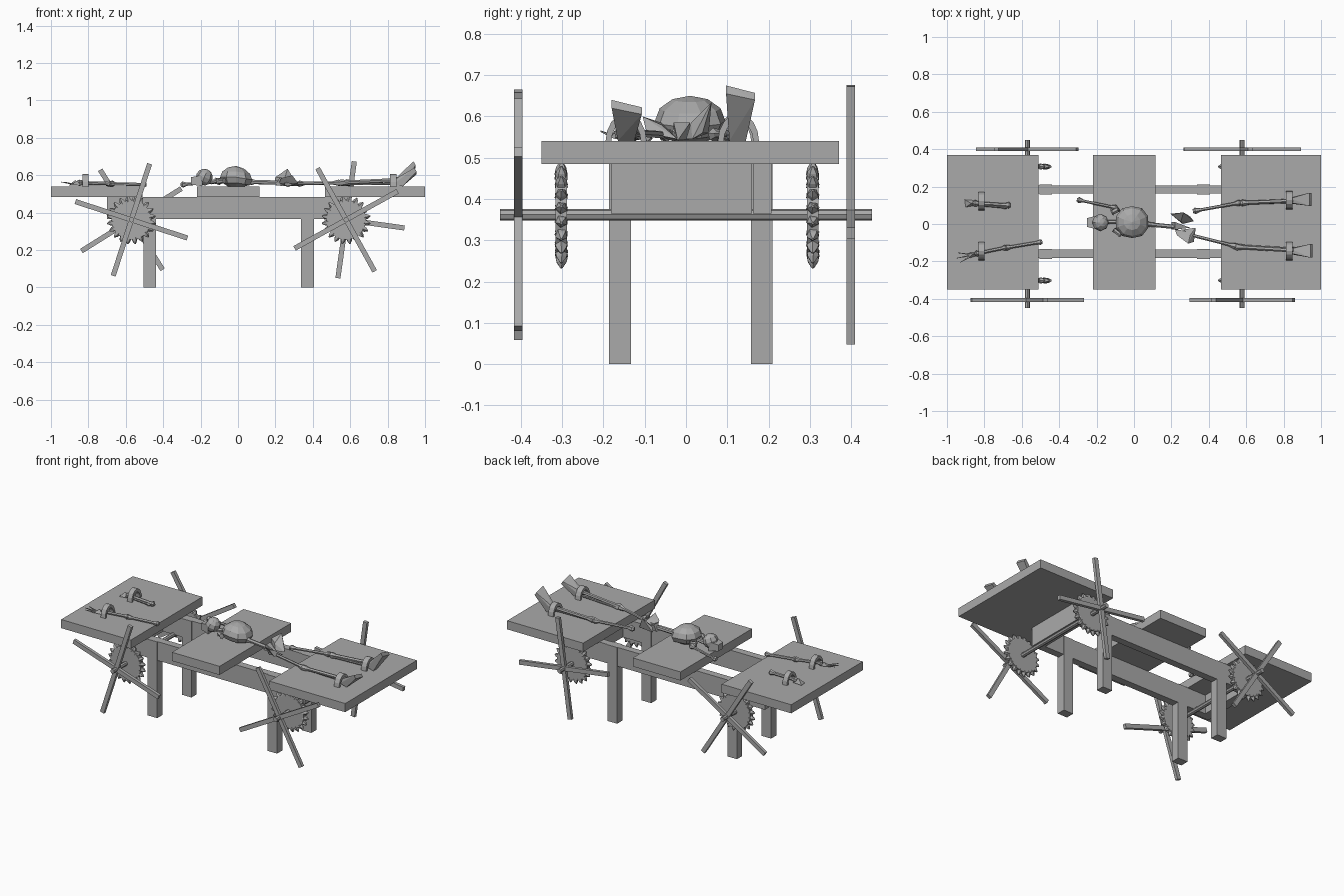
import bpy, bmesh, math
from mathutils import Vector, Matrix

if "Cube" in bpy.data.objects:
    bpy.data.objects.remove(bpy.data.objects["Cube"])

grey = bpy.data.materials.new("plain grey")
grey.diffuse_color = (0.4, 0.4, 0.4, 1)
grey.use_nodes = True
grey.node_tree.nodes["Principled BSDF"].inputs["Base Color"].default_value = grey.diffuse_color


def finish(name, bm):
    bmesh.ops.recalc_face_normals(bm, faces=bm.faces)
    me = bpy.data.meshes.new(name)
    bm.to_mesh(me)
    bm.free()
    me.materials.append(grey)
    ob = bpy.data.objects.new(name, me)
    bpy.context.collection.objects.link(ob)
    return ob


def add_box(bm, lo, hi, rot=None):
    lo, hi = Vector(lo), Vector(hi)
    m = Matrix.Translation((lo + hi) / 2) @ (rot or Matrix()) @ Matrix.Diagonal((*(hi - lo), 1))
    bmesh.ops.create_cube(bm, size=1, matrix=m)


def box(name, lo, hi):
    bm = bmesh.new()
    add_box(bm, lo, hi)
    return finish(name, bm)


def add_tube(bm, path, sides=6):
    """path: list of (point, radius), lofted roughly straight."""
    d = (Vector(path[-1][0]) - Vector(path[0][0])).normalized()
    u = d.orthogonal().normalized()
    v = d.cross(u)
    rings = []
    for p, r in path:
        rings.append([bm.verts.new(Vector(p) + r * (math.cos(a) * u + math.sin(a) * v))
                      for a in (2 * math.pi * i / sides for i in range(sides))])
    for a, b in zip(rings, rings[1:]):
        for i in range(sides):
            j = (i + 1) % sides
            bm.faces.new((a[i], a[j], b[j], b[i]))
    bm.faces.new(rings[0])
    bm.faces.new(rings[-1])


def bone(name, a, b, r=0.009, knob=0.017):
    """Shaft that swells at both ends."""
    a, b = Vector(a), Vector(b)
    stops = [(0, knob * .6), (.05, knob), (.16, r), (.84, r), (.95, knob), (1, knob * .6)]
    bm = bmesh.new()
    add_tube(bm, [(a.lerp(b, t), k) for t, k in stops])
    return finish(name, bm)


def hull(name, pts):
    bm = bmesh.new()
    for p in pts:
        bm.verts.new(p)
    res = bmesh.ops.convex_hull(bm, input=bm.verts)
    loose = [v for v in bm.verts if not v.link_faces]
    bmesh.ops.delete(bm, geom=loose, context='VERTS')
    return finish(name, bm)


def ball(name, c, s, tilt=0, u=8, v=5):
    bm = bmesh.new()
    m = Matrix.Translation(c) @ Matrix.Rotation(tilt, 4, 'Y') @ Matrix.Diagonal((*s, 1))
    bmesh.ops.create_uvsphere(bm, u_segments=u, v_segments=v, radius=1, matrix=m)
    return finish(name, bm)


# table boards
for name, x0, x1 in (("arm_board", -1, -.51), ("middle_board", -.22, .115), ("leg_board", .465, 1)):
    box(name, (x0, -.35, .485), (x1, .37, .54))

# frame: rails, posts, cross beams
for side, y0, y1 in (("front", -.187, -.133), ("back", .157, .21)):
    box(side + "_rail", (-.70, y0 + .005, .365), (.60, y1 - .003, .485))
    for end, x in (("left", -.472), ("right", .372)):
        box(f"{side}_{end}_post", (x - .034, y0, 0), (x + .034, y1, .485))
for end, x in (("left", -.67), ("right", .57)):
    box(end + "_cross_beam", (x - .03, -.14, .365), (x + .03, .16, .485))


# winches: axle, toothed wheels, crossed handles
def winch(end, x, front_angle, back_angle):
    z = .362
    bm = bmesh.new()
    add_tube(bm, [((x, -.45, z), .014), ((x, .45, z), .014)], 8)
    finish(end + "_axle", bm)
    for side, y in (("front", -.302), ("back", .307)):
        bm = bmesh.new()
        add_tube(bm, [((x, y - .014, z), .107), ((x, y + .014, z), .107)], 20)
        for i in range(20):
            a = 2 * math.pi * (i + .5) / 20
            d = Vector((math.cos(a), 0, math.sin(a)))
            c = Vector((x, y, z))
            add_tube(bm, [(c + d * .098, .017), (c + d * .116, .013), (c + d * .131, .003)], 5)
        finish(f"{end}_{side}_toothed_wheel", bm)
    for side, y, ang in (("front", -.406, front_angle), ("back", .399, back_angle)):
        bm = bmesh.new()
        for a in (ang, ang + 90):
            rot = Matrix.Rotation(-math.radians(a), 4, 'Y')
            add_box(bm, (x - .315, y - .01, z - .0135), (x + .315, y + .01, z + .0135), rot)
        finish(f"{end}_{side}_handle_cross", bm)


winch("left", -.57, 72, 32)
winch("right", .578, 29, 82)


# shackles: half-ring straps
def shackle(name, x, y, w):
    bm = bmesh.new()
    n = 8
    rows = []
    for i in range(n + 1):
        a = math.pi * i / n
        c, s = math.cos(a), math.sin(a)
        rows.append([bm.verts.new((x + dx, y + r * c, .538 + r * 1.4 * s))
                     for dx, r in ((-w, .036), (w, .036), (w, .05), (-w, .05))])
    for p, q in zip(rows, rows[1:]):
        for i in range(4):
            j = (i + 1) % 4
            bm.faces.new((p[i], p[j], q[j], q[i]))
    bm.faces.new(rows[0])
    bm.faces.new(rows[-1])
    finish(name, bm)


shackle("back_wrist_shackle", -.815, .122, .016)
shackle("front_wrist_shackle", -.815, -.145, .016)
shackle("back_ankle_shackle", .83, .127, .018)
shackle("front_ankle_shackle", .83, -.145, .018)

# skull, jaw, neck
ball("skull", (-.18, .008, .59), (.045, .047, .045), .4, 8, 6)
hull("jaw", [(-.25, y * .6 + .008, z) for y in (-.04, .04) for z in (.55, .59)] +
     [(-.19, y + .008, z) for y in (-.038, .038) for z in (.542, .6)])
bone("neck", (-.15, .01, .565), (-.07, .01, .575), .011, .015)

# rib cage: rounded block, flatter underneath
ribs = ball("rib_cage", (-.01, .01, .59), (.09, .085, .06), 0, 10, 6)
for v in ribs.data.vertices:
    t = (v.co.x + .01) / .09
    v.co.y = .01 + (v.co.y - .01) * (1 + .22 * t * t)
    v.co.z = max(v.co.z, .54)
    if t > 0:
        v.co.z -= .015 * t * (v.co.z > .56)

# spine and pelvis
bone("spine", (.06, .0, .565), (.24, -.018, .56), .012, .018)
hull("sacrum", [(.2, -.03, .545), (.2, .01, .545), (.3, -.02, .542), (.22, -.03, .585), (.22, .01, .585)])
hull("back_hip_bone", [(.195, .055, .56), (.2, .05, .59), (.265, .062, .635), (.25, .012, .585),
                       (.3, .04, .56), (.32, .015, .545), (.26, .0, .545)])
hull("front_hip_bone", [(.22, -.035, .56), (.23, -.06, .585), (.29, -.105, .6), (.3, -.06, .58),
                        (.32, -.095, .56), (.33, -.02, .545), (.26, -.03, .54)])

# legs and feet
bone("back_thigh_bone", (.315, .068, .555), (.575, .115, .56), .009, .018)
bone("back_shin_bone", (.565, .112, .56), (.86, .125, .575), .011, .019)
bone("back_calf_bone", (.575, .108, .552), (.86, .118, .555), .006, .01)
bone("front_thigh_bone", (.25, -.045, .555), (.555, -.122, .56), .009, .018)
bone("front_shin_bone", (.535, -.122, .56), (.86, -.142, .575), .011, .019)
bone("front_calf_bone", (.55, -.115, .552), (.86, -.132, .555), .006, .01)


def foot(name, yh, y0, y1, ztop, xtop):
    hull(name, [(.83, yh - .015, .55), (.83, yh + .015, .55), (.84, yh - .012, .58), (.84, yh + .012, .58),
                (.88, yh - .02, .541), (.88, yh + .02, .541),
                (xtop, y0, ztop - .02), (xtop, y1, ztop - .035),
                (xtop - .012, y0, ztop), (xtop - .012, y1, ztop - .018)])


foot("back_foot", .125, .097, .167, .675, .95)
foot("front_foot", -.145, -.18, -.107, .64, .955)

# arms: the back one has come apart
bone("loose_upper_arm_bone", (-.305, .13, .55), (-.09, .085, .565), .008, .017)
bone("back_shoulder", (-.12, .06, .57), (-.08, .08, .575), .014, .018)
bone("front_shoulder", (-.11, -.03, .565), (-.07, -.06, .57), .012, .016)
bone("front_upper_arm_bone", (-.49, -.095, .55), (-.69, -.128, .555), .009, .016)
bone("front_forearm_bone", (-.68, -.125, .556), (-.85, -.16, .56), .009, .017)
bone("back_forearm_bone", (-.66, .1, .555), (-.86, .112, .56), .01, .018)
bone("back_forearm_small_bone", (-.68, .088, .55), (-.86, .104, .553), .006, .01)

# hands
hull("front_palm", [(-.84, -.15, .545), (-.84, -.17, .545), (-.89, -.155, .552), (-.89, -.185, .55),
                    (-.86, -.16, .572)])
hull("back_palm", [(-.84, .1, .545), (-.84, .125, .545), (-.9, .09, .545), (-.905, .13, .545),
                   (-.87, .11, .575)])
for i, (dx, dy) in enumerate(((-.06, .008), (-.065, -.012), (-.05, -.028))):
    a = Vector((-.88, -.162 - .008 * i, .552))
    bm = bmesh.new()
    add_tube(bm, [(a, .005), (a + Vector((dx, dy, .012)), .002)], 4)
    finish(f"front_finger_{i + 1}", bm)
